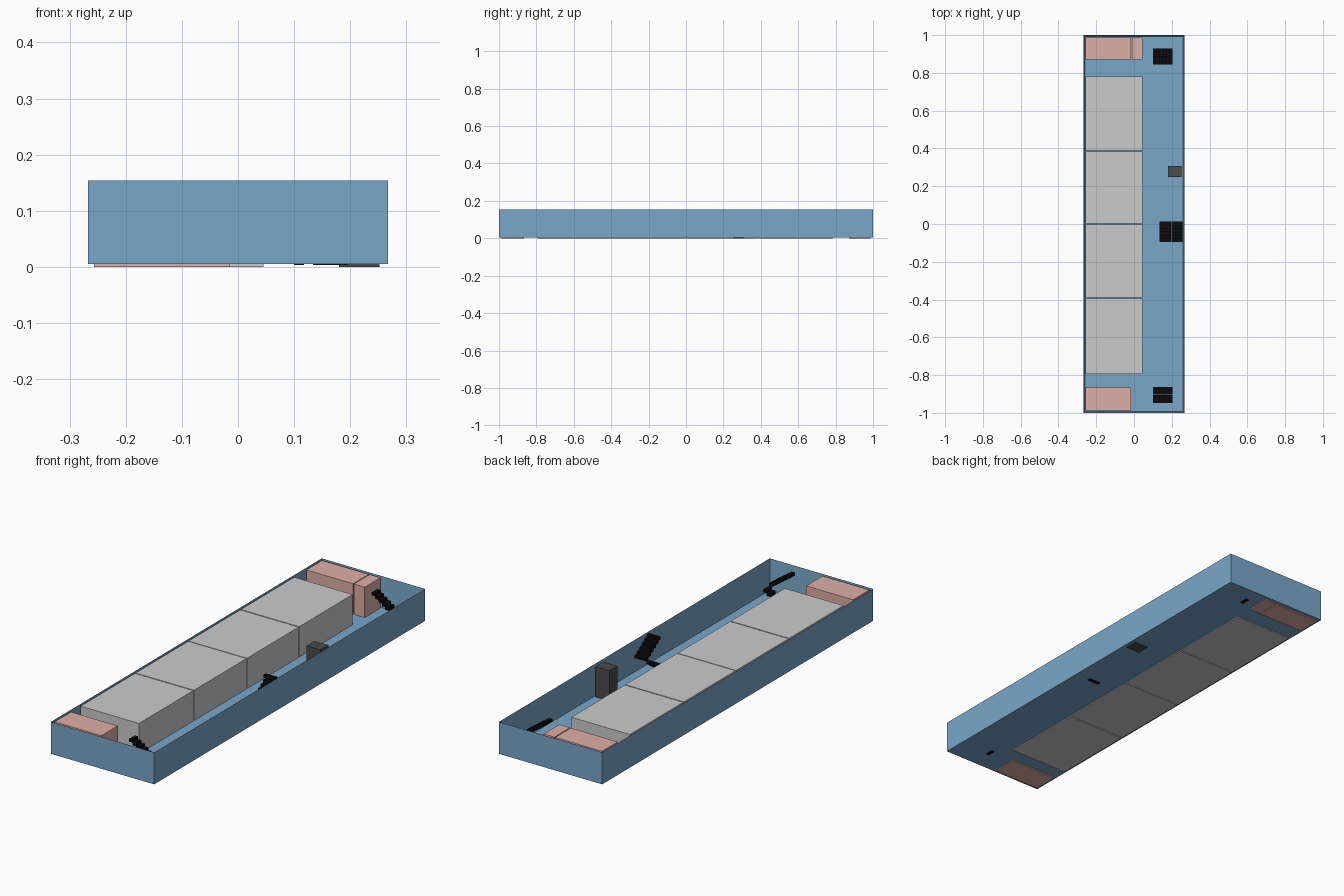
import bpy, bmesh
from mathutils import Matrix, Vector

if "Cube" in bpy.data.objects:
    bpy.data.objects.remove(bpy.data.objects["Cube"])


def material(name, rgb):
    m = bpy.data.materials.new(name)
    m.diffuse_color = (*rgb, 1)
    m.use_nodes = True
    m.node_tree.nodes["Principled BSDF"].inputs["Base Color"].default_value = m.diffuse_color
    return m


BLUE = material("blue", (0.19, 0.39, 0.59))
PINK = material("pink", (0.73, 0.43, 0.38))
DARK = material("dark_grey", (0.07, 0.07, 0.07))
BLACK = material("black", (0.004, 0.004, 0.004))
TOP = 0.152


def add_box(bm, lo, hi):
    lo, hi = Vector(lo), Vector(hi)
    mat = Matrix.Translation((lo + hi) / 2) @ Matrix.Diagonal((*(hi - lo), 1))
    bmesh.ops.create_cube(bm, size=1, matrix=mat)


def finish(bm, name, mat=None):
    me = bpy.data.meshes.new(name)
    bm.to_mesh(me)
    bm.free()
    ob = bpy.data.objects.new(name, me)
    bpy.context.collection.objects.link(ob)
    if mat:
        me.materials.append(mat)
    return ob


def box(name, lo, hi, mat=None):
    bm = bmesh.new()
    add_box(bm, lo, hi)
    return finish(bm, name, mat)


# Open tray: floor with four walls
bm = bmesh.new()
add_box(bm, (-0.267, -1, 0.005), (0.267, 1, 0.154))
top = max(bm.faces, key=lambda f: f.calc_center_median().z)
bmesh.ops.inset_region(bm, faces=[top], thickness=0.007, use_even_offset=True)
bmesh.ops.translate(bm, verts=top.verts, vec=(0, 0, -0.144))
finish(bm, "open_tray", BLUE)

# Row of large grey rooms
for i, (y0, y1) in enumerate([(-0.795, -0.394), (-0.389, -0.002),
                              (0.002, 0.383), (0.388, 0.782)]):
    box(f"main_room_{i + 1}", (-0.257, y0, 0), (0.045, y1, TOP))

# Small pink rooms at the ends
box("front_end_room", (-0.257, -0.987, 0), (-0.015, -0.866, TOP), PINK)
box("back_end_room", (-0.257, 0.871, 0), (-0.015, 0.987, TOP), PINK)
box("back_side_room", (-0.011, 0.871, 0), (0.045, 0.987, TOP), PINK)

# Dark shaft by the right wall
box("shaft", (0.18, 0.25, 0), (0.252, 0.308, TOP), DARK)


def staircase(name, start, end, lower, upper, along_y=False, steps=6):
    """Two flights side by side: out along the run, then back to the start."""
    bm = bmesh.new()
    tread = (end - start) / steps
    rise = (TOP - 0.003) / (2 * steps)
    for i in range(2 * steps):
        k = i if i < steps else 2 * steps - 1 - i
        a, b = start + k * tread, start + (k + 1) * tread
        c, d = lower if i < steps else upper
        z0, z1 = 0.003 + i * rise, 0.003 + (i + 1) * rise + 0.001
        if along_y:
            add_box(bm, (c, a, z0), (d, b, z1))
        else:
            add_box(bm, (a, c, z0), (b, d, z1))
    return finish(bm, name, BLACK)


# Folded stairs at the front, back and middle
staircase("front_stairs", 0.10, 0.205, (-0.903, -0.862), (-0.947, -0.905))
staircase("back_stairs", 0.10, 0.205, (0.888, 0.930), (0.844, 0.886))
staircase("middle_stairs", -0.096, 0.012, (0.134, 0.195), (0.198, 0.257), along_y=True)
